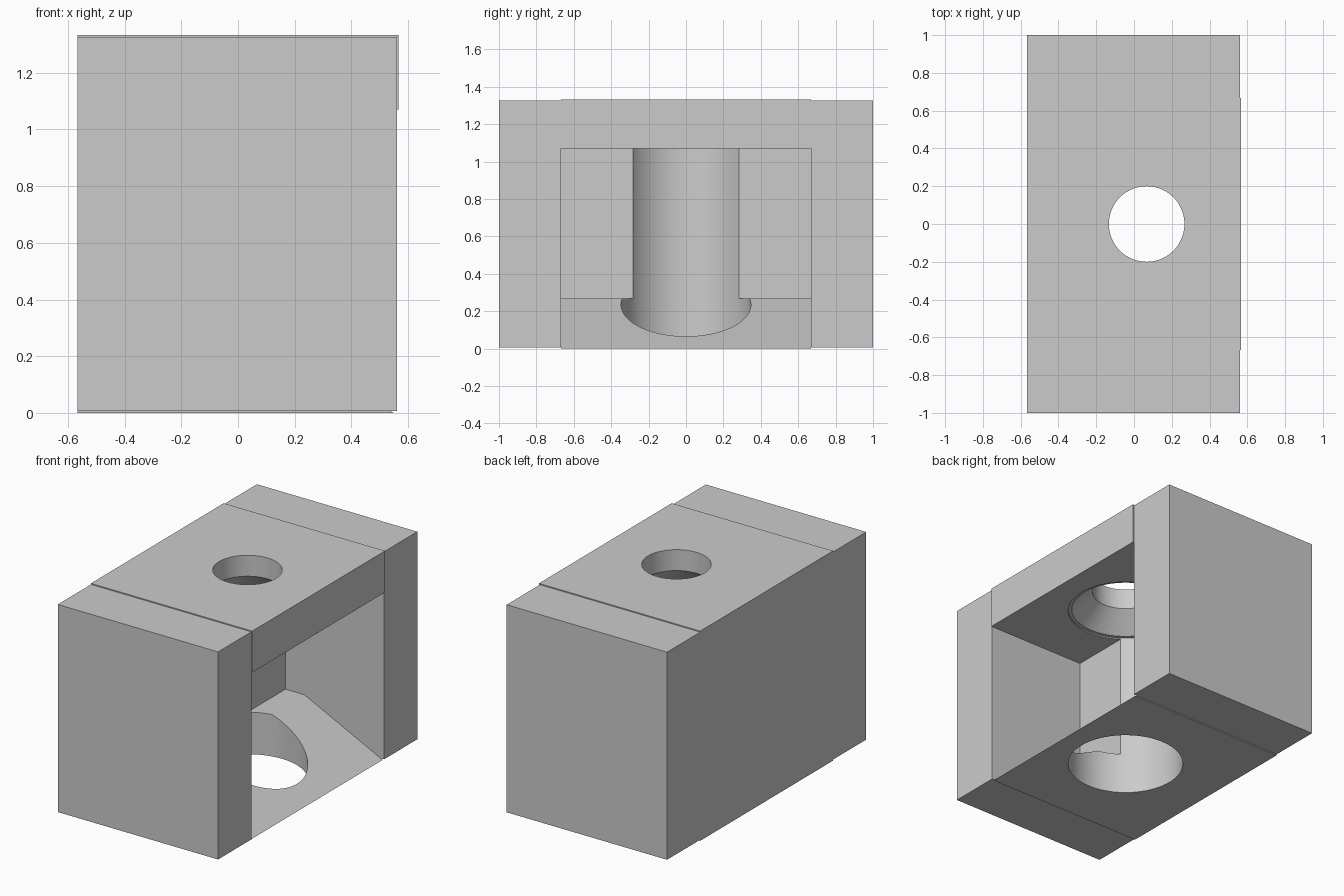
import bpy
import bmesh
import math

default = bpy.data.objects.get("Cube")
if default:
    bpy.data.objects.remove(default, do_unlink=True)

grey = bpy.data.materials.new("plain_grey")
grey.use_nodes = True
COLOUR = (0.6, 0.6, 0.6, 1)
grey.diffuse_color = COLOUR
grey.node_tree.nodes["Principled BSDF"].inputs["Base Color"].default_value = COLOUR


def finish(name, bm):
    bmesh.ops.recalc_face_normals(bm, faces=bm.faces[:])
    mesh = bpy.data.meshes.new(name)
    bm.to_mesh(mesh)
    bm.free()
    mesh.materials.append(grey)
    obj = bpy.data.objects.new(name, mesh)
    bpy.context.collection.objects.link(obj)
    return obj


def prism(name, profile, half):
    """Extrude an x-z outline symmetrically along y."""
    bm = bmesh.new()
    face = bm.faces.new([bm.verts.new((x, -half, z)) for x, z in profile])
    new = bmesh.ops.extrude_face_region(bm, geom=[face])["geom"]
    moved = [v for v in new if isinstance(v, bmesh.types.BMVert)]
    bmesh.ops.translate(bm, verts=moved, vec=(0, 2 * half, 0))
    return finish(name, bm)


def block(name, x0, x1, z0, z1, half):
    return prism(name, [(x0, z0), (x1, z0), (x1, z1), (x0, z1)], half)


def lathe(name, profile, centre_x, steps=96):
    """Stack rings of (radius, z) into a closed solid around a vertical axis."""
    bm = bmesh.new()
    rings = []
    for r, z in profile:
        angles = [math.tau * i / steps for i in range(steps)]
        rings.append([bm.verts.new((centre_x + r * math.cos(a), r * math.sin(a), z))
                      for a in angles])
    for low, high in zip(rings, rings[1:]):
        for i in range(steps):
            j = (i + 1) % steps
            bm.faces.new((low[i], low[j], high[j], high[i]))
    bm.faces.new(rings[0])
    bm.faces.new(rings[-1])
    return finish(name, bm)


def combine(target, tool, operation):
    mod = target.modifiers.new(tool.name, "BOOLEAN")
    mod.operation = operation
    mod.solver = "EXACT"
    mod.object = tool
    tool.hide_render = True
    bpy.context.view_layer.objects.active = target
    bpy.ops.object.modifier_apply(modifier=mod.name)
    bpy.data.objects.remove(tool, do_unlink=True)


LEFT, OPEN_SIDE, TOP = -0.567, 0.567, 1.333
STEP = 0.0067
INNER = 0.667

# Long core with slightly shrunken ends, and a raised middle band
body = block("block_body", LEFT, OPEN_SIDE - STEP, STEP, TOP - STEP, 1)
band = block("middle_band", LEFT, OPEN_SIDE, 0, TOP, INNER)
combine(body, band, "UNION")

# Side pocket with a flat ledge and a floor that ramps down to the open side
SLOPE = 0.267 / 0.55
pocket = prism("pocket_cutter", [
    (-0.133, 0.267), (0, 0.267), (0.7, 0.267 - 0.7 * SLOPE),
    (0.7, 1.07), (-0.133, 1.07)], INNER)
combine(body, pocket, "DIFFERENCE")

# Wide vertical bore, countersink and narrow top hole
bore = lathe("bore_cutter", [
    (0.347, -0.2), (0.347, 1.078), (0.325, 1.078),
    (0.2, 1.2), (0.2, 1.5)], 0.067)
combine(body, bore, "DIFFERENCE")

bpy.ops.object.select_all(action="DESELECT")
body.select_set(True)
bpy.context.view_layer.objects.active = body
bpy.ops.object.shade_smooth_by_angle(angle=math.radians(25))
